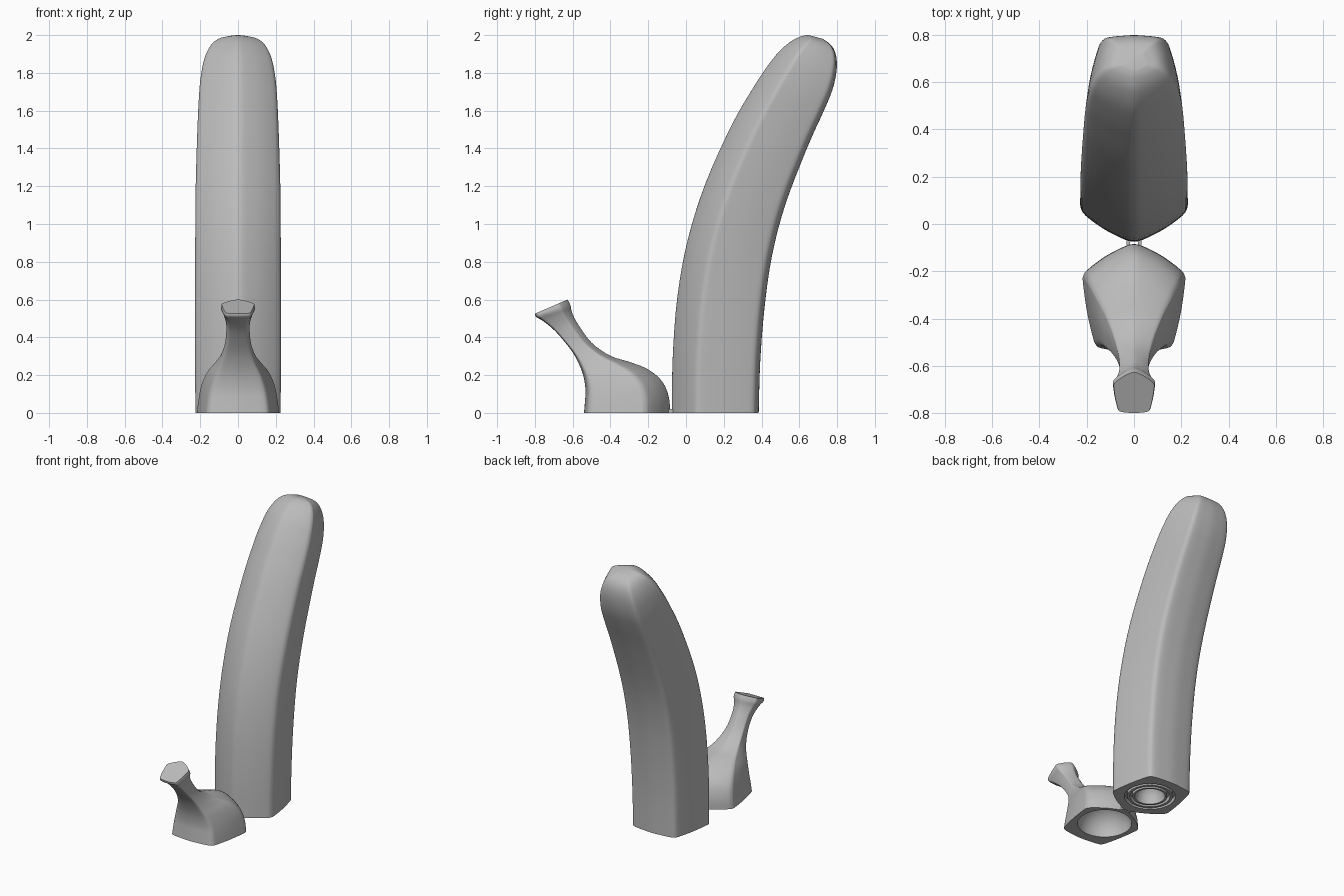
import bpy, bmesh, math
from mathutils import Vector

cube = bpy.data.objects.get("Cube")
if cube:
    bpy.data.objects.remove(cube, do_unlink=True)

# One matte grey for everything
grey = bpy.data.materials.new("plain_grey")
grey.use_nodes = True
grey.diffuse_color = (0.5, 0.5, 0.5, 1)
grey.node_tree.nodes["Principled BSDF"].inputs["Base Color"].default_value = (0.5, 0.5, 0.5, 1)


def spline(points, steps, closed=False):
    """Catmull-Rom subdivision of a list of tuples."""
    points = [Vector(p) for p in points]
    count = len(points)

    def pick(i):
        return points[i % count] if closed else points[max(0, min(count - 1, i))]

    result = []
    for i in range(count if closed else count - 1):
        a, b, c, d = (pick(i + k) for k in (-1, 0, 1, 2))
        for s in range(steps):
            t = s / steps
            result.append(0.5 * (2 * b + (c - a) * t + (2 * a - 5 * b + 4 * c - d) * t * t
                                 + (3 * b - a - 3 * c + d) * t ** 3))
    if not closed:
        result.append(points[-1])
    return result


# Soft five-sided section: (half width, position from ridge to flat side)
half = [(0.2, 0.025), (0.58, 0.12), (0.91, 0.24), (0.99, 0.3), (0.995, 0.36),
        (0.92, 0.62), (0.81, 0.85), (0.74, 0.94), (0.6, 0.972), (0.3, 0.99)]
outline = [(0, 0)] + half + [(0, 1)] + [(-x, t) for x, t in reversed(half)]
section = spline(outline, 3, closed=True)


def finish(obj):
    obj.data.materials.append(grey)
    bpy.ops.object.select_all(action='DESELECT')
    obj.select_set(True)
    bpy.context.view_layer.objects.active = obj
    bpy.ops.object.shade_smooth_by_angle(angle=math.radians(35))


def loft(name, stations, cavity, centre_y):
    """Skin sections given as (ridge y, ridge z, flat y, flat z, half width),
    starting from round cavity rings given as (radius, height)."""
    rings = []
    first = stations[0]
    start, length = first[0], first[2] - first[0]
    for radius, height in reversed(cavity):
        ring = []
        for x, t in section:
            direction = Vector((x * first[4], start + t * length - centre_y)).normalized()
            ring.append((direction.x * radius, centre_y + direction.y * radius, height))
        rings.append(ring)
    for ry, rz, fy, fz, width in (
            tuple(row[i] for i in range(5)) for row in smooth_stations(stations)):
        rings.append([(x * width, ry + (fy - ry) * t, rz + (fz - rz) * t) for x, t in section])

    bm = bmesh.new()
    loops = [[bm.verts.new(p) for p in ring] for ring in rings]
    count = len(section)
    for low, high in zip(loops, loops[1:]):
        for i in range(count):
            j = (i + 1) % count
            bm.faces.new((low[i], low[j], high[j], high[i]))
    bm.faces.new(loops[0])
    bm.faces.new(loops[-1])
    bmesh.ops.recalc_face_normals(bm, faces=bm.faces)
    mesh = bpy.data.meshes.new(name)
    bm.to_mesh(mesh)
    bm.free()
    obj = bpy.data.objects.new(name, mesh)
    bpy.context.collection.objects.link(obj)
    finish(obj)
    return obj


def smooth_stations(stations):
    """Spline the two edge lines and the width separately."""
    ridge = spline([(s[0], s[1]) for s in stations], 4)
    flat = spline([(s[2], s[3]) for s in stations], 4)
    width = spline([(s[4], 0) for s in stations], 4)
    return [(r.x, r.y, f.x, f.y, w.x) for r, f, w in zip(ridge, flat, width)]


# Tall curved body, ridge to the front, grooved socket underneath
body = [
    (-0.075, 0, 0.385, 0, 0.225),
    (-0.07, 0.3, 0.393, 0.27, 0.227),
    (-0.045, 0.62, 0.415, 0.55, 0.227),
    (0.01, 0.92, 0.455, 0.83, 0.226),
    (0.105, 1.22, 0.525, 1.1, 0.224),
    (0.245, 1.53, 0.64, 1.4, 0.215),
    (0.355, 1.72, 0.73, 1.6, 0.206),
    (0.42, 1.82, 0.775, 1.71, 0.196),
    (0.49, 1.91, 0.797, 1.81, 0.177),
    (0.56, 1.97, 0.795, 1.89, 0.145),
    (0.615, 1.995, 0.77, 1.945, 0.105),
    (0.65, 2, 0.725, 1.98, 0.05),
]
groove = 0.03
socket = []
for outer in (0.165, 0.13):
    socket += [(outer, 0), (outer, groove), (outer - 0.018, groove), (outer - 0.018, 0)]
socket += [(0.098, 0), (0.09, 0.05), (0.07, 0.09), (0.045, 0.11), (0.04, 0.08), (0.02, 0.07)]
loft("curved_body", body, socket, 0.16)

# Small cap with a flared stem, ridge to the back, hollow underneath
cap = [
    (-0.085, 0, -0.54, 0, 0.217),
    (-0.09, 0.08, -0.535, 0.06, 0.208),
    (-0.125, 0.165, -0.532, 0.12, 0.192),
    (-0.2, 0.23, -0.542, 0.19, 0.162),
    (-0.3, 0.27, -0.565, 0.255, 0.122),
    (-0.4, 0.302, -0.6, 0.32, 0.09),
    (-0.5, 0.372, -0.65, 0.385, 0.067),
    (-0.575, 0.475, -0.7, 0.44, 0.062),
    (-0.603, 0.53, -0.755, 0.485, 0.074),
    (-0.612, 0.57, -0.793, 0.508, 0.089),
    (-0.627, 0.6, -0.8, 0.525, 0.086),
]
bowl = [(0.175 * math.cos(a), 0.17 * math.sin(a))
        for a in (math.radians(d) for d in range(0, 90, 12))]
loft("stem_cap", cap, bowl, -0.295)

# Two little links joining cap and body at the ground
for side, x in (("left", 0.025), ("right", -0.025)):
    bpy.ops.mesh.primitive_cube_add(size=1, location=(x, -0.08, 0.01))
    link = bpy.context.object
    link.name = side + "_link"
    link.scale = (0.015, 0.05, 0.02)
    finish(link)
